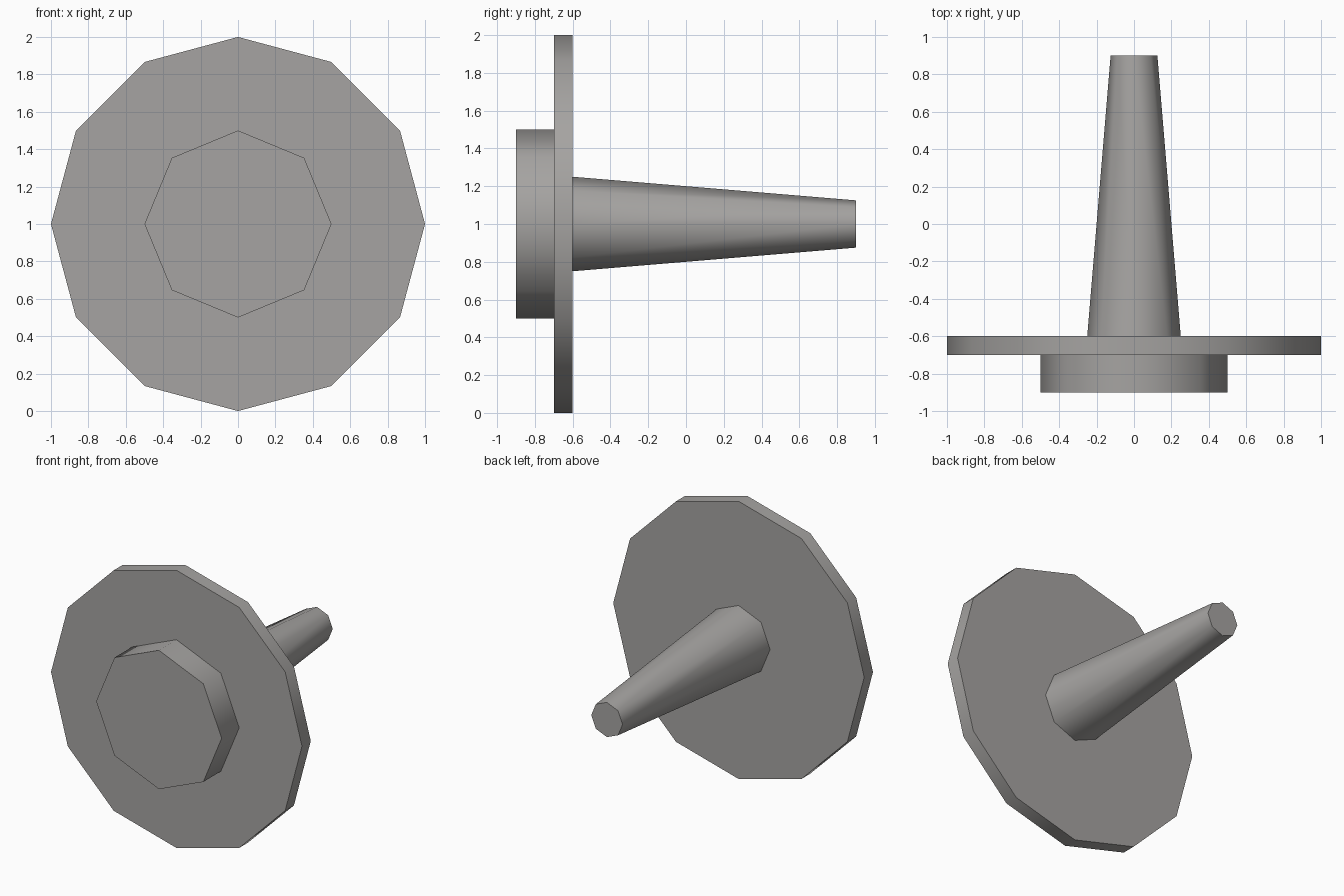
import bpy, bmesh, math
from mathutils import Matrix

if "Cube" in bpy.data.objects:
    bpy.data.objects.remove(bpy.data.objects["Cube"])

grey = bpy.data.materials.new("warm grey")
grey.diffuse_color = (0.38, 0.37, 0.36, 1)
grey.use_nodes = True
grey.node_tree.nodes["Principled BSDF"].inputs["Base Color"].default_value = grey.diffuse_color


def turned_part(name, sides, r_front, r_back, y_front, y_back):
    """Capped prism or taper along y, centred on x = 0, z = 1."""
    bm = bmesh.new()
    place = (Matrix.Translation((0, (y_front + y_back) / 2, 1))
             @ Matrix.Rotation(-math.pi / 2, 4, 'X'))
    bmesh.ops.create_cone(bm, cap_ends=True, segments=sides,
                          radius1=r_front, radius2=r_back,
                          depth=y_back - y_front, matrix=place)
    bm.normal_update()
    # Smooth round the side, crisp at the flat caps
    for f in bm.faces:
        f.smooth = abs(f.normal.y) < 0.5
    for e in bm.edges:
        e.smooth = all(f.smooth for f in e.link_faces)
    mesh = bpy.data.meshes.new(name)
    bm.to_mesh(mesh)
    bm.free()
    mesh.materials.append(grey)
    obj = bpy.data.objects.new(name, mesh)
    bpy.context.collection.objects.link(obj)
    return obj


turned_part("front_hub", 8, 0.5, 0.5, -0.9, -0.7)
turned_part("disc", 12, 1.0, 1.0, -0.7, -0.6)
turned_part("tapered_shaft", 8, 0.25, 0.125, -0.6, 0.9)
